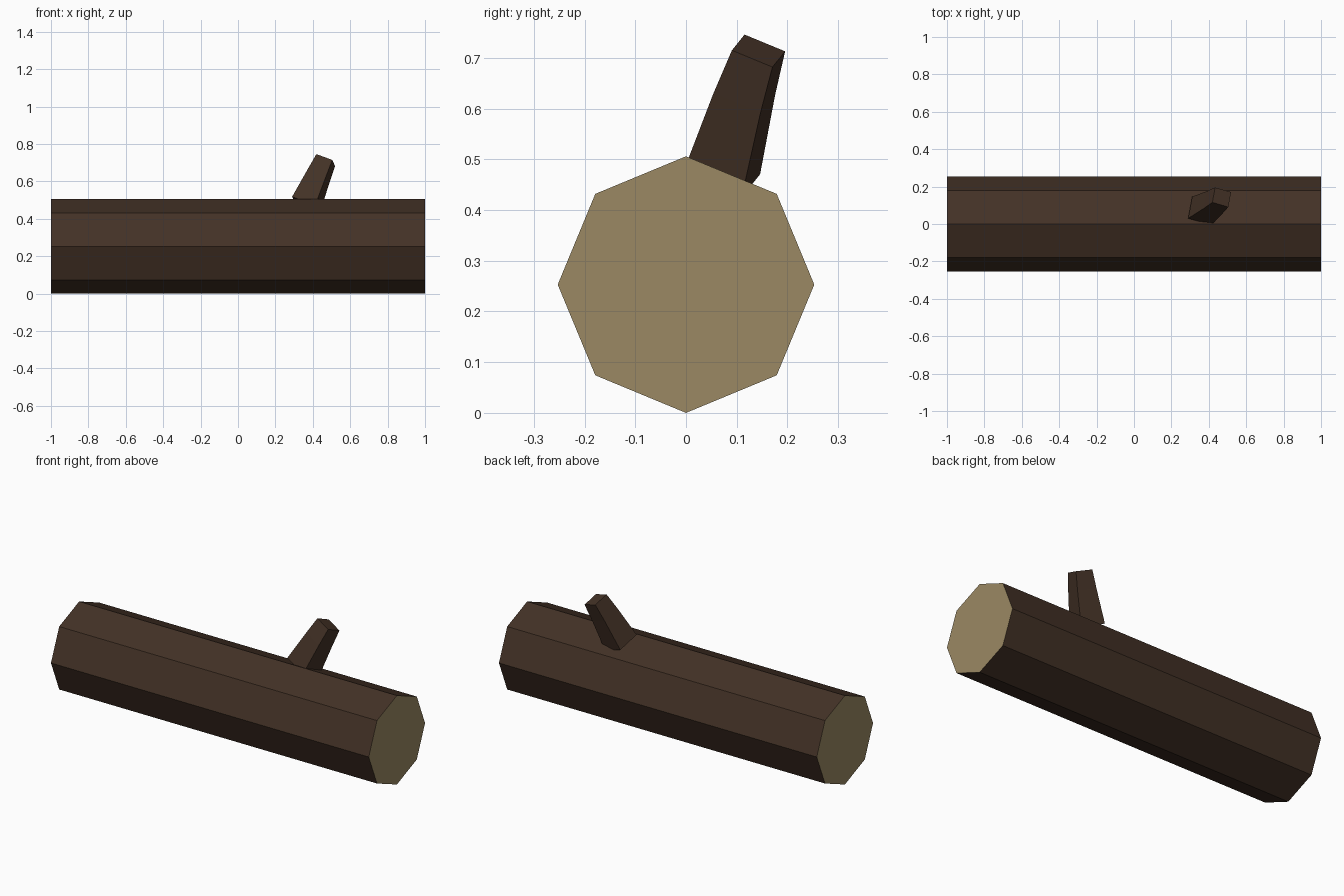
import bpy, bmesh, math
from mathutils import Vector

if "Cube" in bpy.data.objects:
    bpy.data.objects.remove(bpy.data.objects["Cube"])


def material(name, rgb):
    m = bpy.data.materials.new(name)
    m.diffuse_color = (*rgb, 1)
    m.use_nodes = True
    m.node_tree.nodes["Principled BSDF"].inputs["Base Color"].default_value = m.diffuse_color
    return m


def loft(name, rings, mats, cap_index=0):
    """Skin a list of equal-sized rings and close both ends."""
    bm = bmesh.new()
    loops = [[bm.verts.new(p) for p in ring] for ring in rings]
    n = len(loops[0])
    for a, b in zip(loops, loops[1:]):
        for i in range(n):
            j = (i + 1) % n
            bm.faces.new((a[i], a[j], b[j], b[i]))
    for end in (loops[0], loops[-1]):
        bm.faces.new(end).material_index = cap_index
    bmesh.ops.recalc_face_normals(bm, faces=bm.faces[:])
    me = bpy.data.meshes.new(name)
    bm.to_mesh(me)
    bm.free()
    for m in mats:
        me.materials.append(m)
    ob = bpy.data.objects.new(name, me)
    bpy.context.collection.objects.link(ob)
    return ob


bark = material("dark_bark", (0.056, 0.031, 0.019))
wood = material("cut_wood", (0.33, 0.25, 0.125))

# Eight-sided trunk with pale sawn ends
R = 0.253
angles = [math.tau * i / 8 for i in range(8)]
loft("log_trunk",
     [[(x, R * math.cos(a), R + R * math.sin(a)) for a in angles] for x in (-1, 1)],
     [bark, wood], cap_index=1)

# Square, tapering branch stub leaning along the log, with a slight bend
side_u = Vector((0.085, -0.025, -0.031))
side_v = Vector((0.015, 0.080, -0.033))


def square_ring(centre, scale):
    c = Vector(centre)
    return [c + (side_u * u + side_v * v) * scale / 2
            for u, v in ((-1, -1), (1, -1), (1, 1), (-1, 1))]


loft("branch_stub",
     [square_ring((0.362, 0.070, 0.472), 1.45),
      square_ring((0.431, 0.115, 0.629), 1.16),
      square_ring((0.469, 0.143, 0.714), 1.0)],
     [bark])
